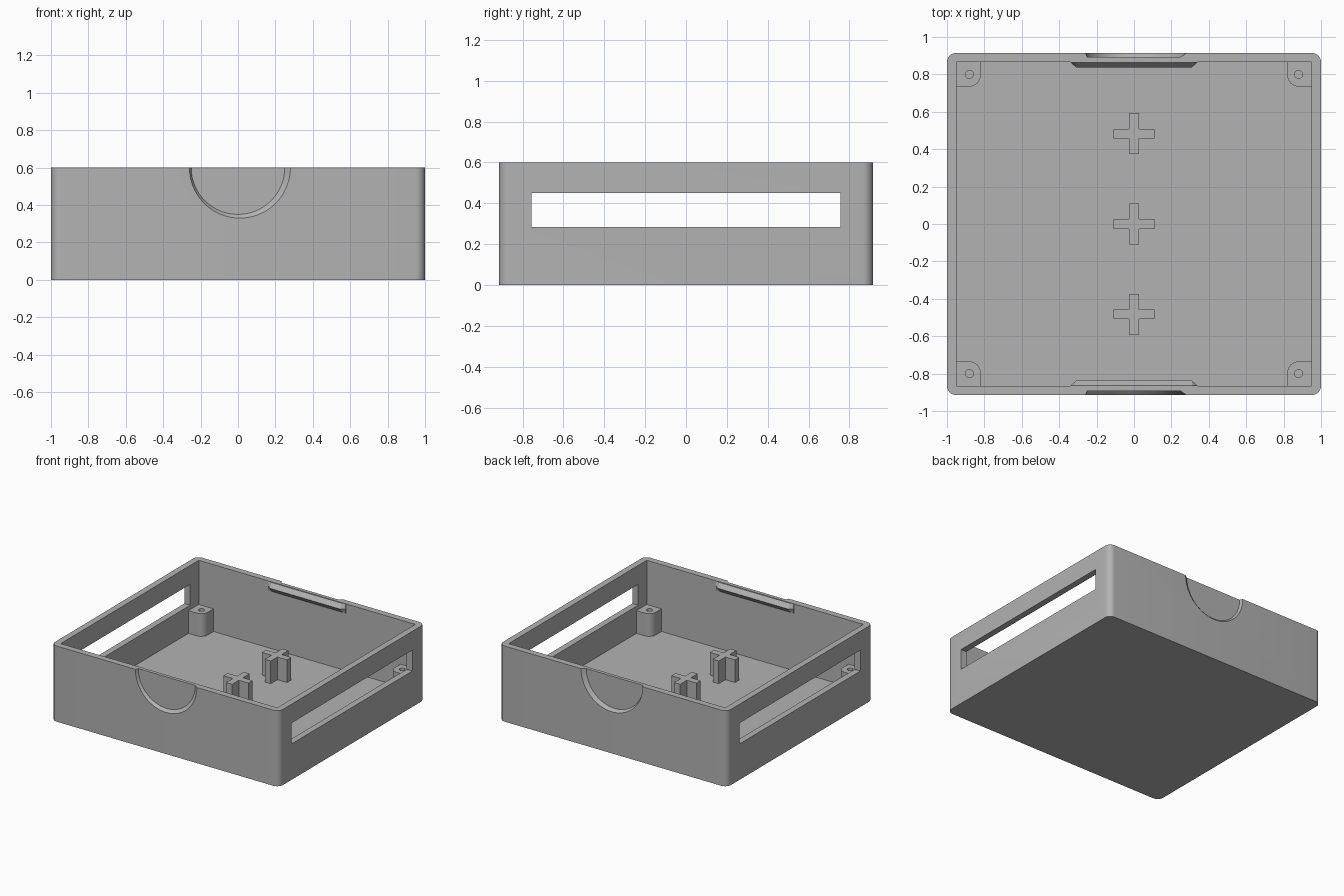
import bpy, bmesh, math
from mathutils import Vector

if "Cube" in bpy.data.objects:
    bpy.data.objects.remove(bpy.data.objects["Cube"], do_unlink=True)

HX, HY, H = 1.0, 0.915, 0.6      # outer half sizes and height
WALL, FLOOR, TOP = 0.05, 0.07, 0.25

grey = bpy.data.materials.new("plain grey")
grey.use_nodes = True
grey.diffuse_color = (0.45, 0.45, 0.45, 1)
grey.node_tree.nodes["Principled BSDF"].inputs["Base Color"].default_value = grey.diffuse_color


def loft(name, rings):
    """Solid through rings of points, capped at both ends."""
    bm = bmesh.new()
    loops = [[bm.verts.new(p) for p in ring] for ring in rings]
    n = len(loops[0])
    for a, b in zip(loops, loops[1:]):
        for i in range(n):
            j = (i + 1) % n
            bm.faces.new((a[i], a[j], b[j], b[i]))
    bm.faces.new(loops[0])
    bm.faces.new(loops[-1])
    bmesh.ops.recalc_face_normals(bm, faces=bm.faces)
    mesh = bpy.data.meshes.new(name)
    bm.to_mesh(mesh)
    bm.free()
    mesh.materials.append(grey)
    obj = bpy.data.objects.new(name, mesh)
    bpy.context.collection.objects.link(obj)
    return obj


def prism(name, outline, z0, z1):
    return loft(name, [[(x, y, z) for x, y in outline] for z in (z0, z1)])


def box(name, hx, hy, z0, z1):
    return prism(name, [(-hx, -hy), (hx, -hy), (hx, hy), (-hx, hy)], z0, z1)


def arc(cx, cy, r, start, end, n):
    angles = [math.radians(start + (end - start) * i / n) for i in range(n + 1)]
    return [(cx + r * math.cos(a), cy + r * math.sin(a)) for a in angles]


def activate(obj):
    bpy.ops.object.select_all(action='DESELECT')
    obj.select_set(True)
    bpy.context.view_layer.objects.active = obj


def cut(obj, cutter):
    activate(obj)
    mod = obj.modifiers.new("cut", 'BOOLEAN')
    mod.operation, mod.solver, mod.object = 'DIFFERENCE', 'EXACT', cutter
    bpy.ops.object.modifier_apply(modifier=mod.name)
    bpy.data.objects.remove(cutter, do_unlink=True)


def smooth(obj):
    activate(obj)
    bpy.ops.object.shade_smooth_by_angle(angle=math.radians(30))


# Open tray with rounded upright corners
R = 0.05
outline = []
for k, (sx, sy) in enumerate([(1, 1), (-1, 1), (-1, -1), (1, -1)]):
    outline += arc(sx * (HX - R), sy * (HY - R), R, 90 * k, 90 * k + 90, 8)
tray = prism("tray", outline, 0, H)
cut(tray, box("cavity_cutter", HX - WALL, HY - WALL, FLOOR, H + 0.2))

# Long slot through both side walls
cut(tray, box("slot_cutter", HX + 0.2, 0.757, 0.285, 0.45))

# Shallow round finger recesses with skewed sloping rims, front and back
for side in (-1, 1):
    rings = []
    for t in (0, 3):
        y = side * (HY - 0.022 + 0.022 * t)
        rings.append([(x, y, z) for x, z in arc(0.01 * t, H, 0.25 + 0.02 * t, 0, 357, 119)])
    cut(tray, loft("recess_cutter", rings))
smooth(tray)

# Snap ridges inside the front and back walls, with tapered ends
for side, label in ((-1, "front"), (1, "back")):
    wall, tip = side * (HY - WALL), side * (HY - WALL - 0.027)
    rings = []
    for x, depth in ((-0.34, 0), (-0.31, 1), (0.31, 1), (0.34, 0)):
        y = wall + (tip - wall) * depth
        edge = wall - side * 0.001
        rings.append([(x, wall + side * 0.01, 0.595), (x, edge, 0.595),
                      (x, y if depth else edge, 0.56),
                      (x, edge, 0.525), (x, wall + side * 0.01, 0.525)])
    loft(label + "_snap_ridge", rings)

# Corner screw posts, rounded on the inner corner, with a pilot hole
for sx, xname in ((-1, "right"), (1, "left")):
    for sy, yname in ((-1, "front"), (1, "back")):
        shape = [(0.96, 0.735), (0.96, 0.875), (0.82, 0.875)]
        shape += arc(0.88, 0.795, 0.06, 180, 270, 8)
        post = prism(f"{yname}_{xname}_post", [(sx * x, sy * y) for x, y in shape],
                     FLOOR - 0.01, TOP)
        hole = arc(sx * 0.88, sy * 0.8, 0.022, 0, 345, 23)
        cut(post, prism("hole_cutter", hole, FLOOR, TOP + 0.1))
        smooth(post)

# Three cross-shaped supports along the middle
A, B = 0.11, 0.026
quarter = [Vector((A, -B)), Vector((A, B)), Vector((B, B))]
for name, cy in (("front", -0.483), ("middle", 0), ("back", 0.483)):
    plus = []
    for k in range(4):
        c, s = round(math.cos(k * math.pi / 2)), round(math.sin(k * math.pi / 2))
        plus += [(c * p.x - s * p.y, cy + s * p.x + c * p.y) for p in quarter]
    prism(name + "_cross_support", plus, FLOOR - 0.01, TOP)
